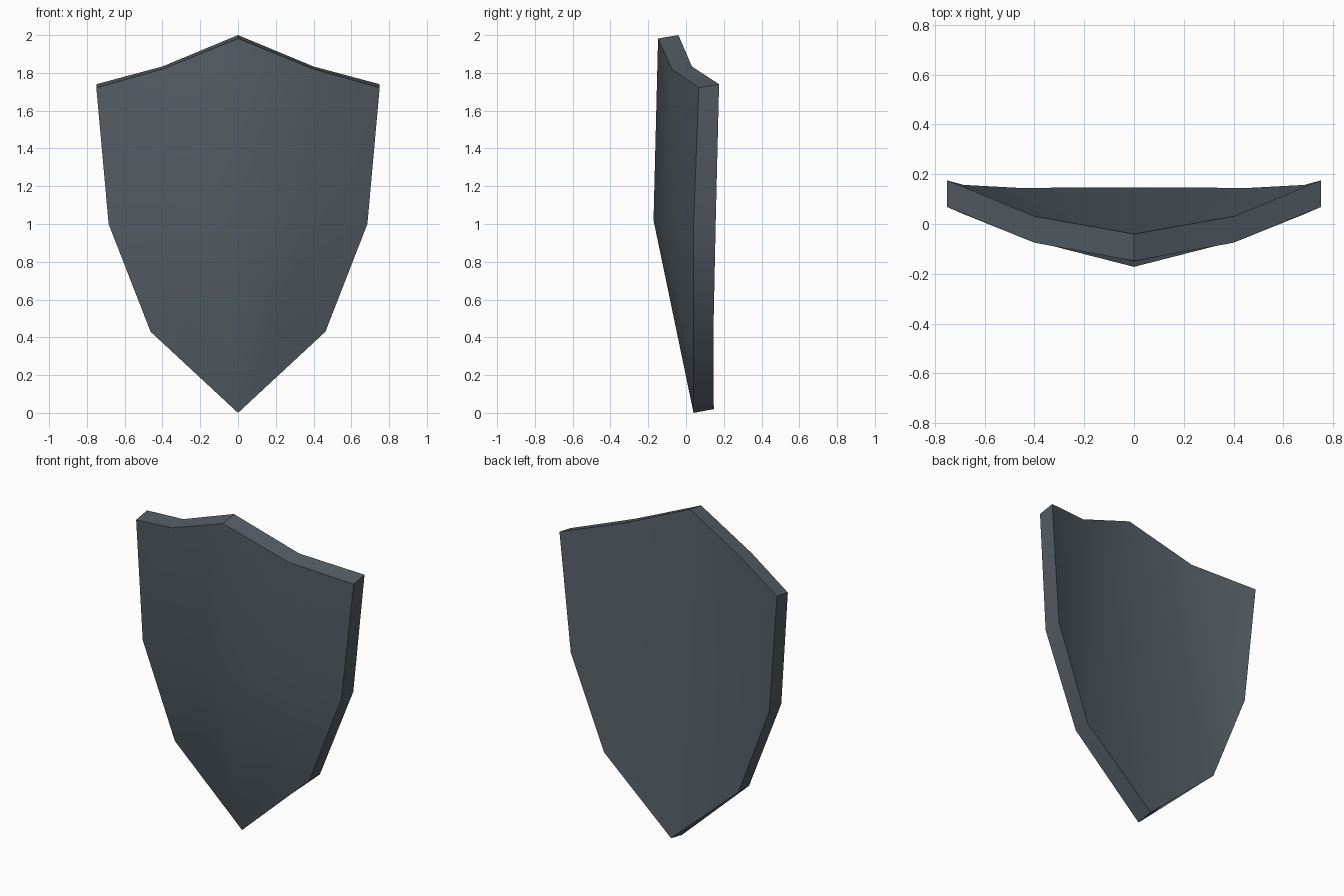
import bpy, bmesh, math
from mathutils import Vector

cube = bpy.data.objects.get("Cube")
if cube:
    bpy.data.objects.remove(cube, do_unlink=True)

# Slate metal
slate = bpy.data.materials.new("slate_grey")
slate.use_nodes = True
colour = (0.09, 0.11, 0.13, 1)
slate.diffuse_color = colour
slate.node_tree.nodes["Principled BSDF"].inputs["Base Color"].default_value = colour

# Left half of the front outline, with the offset to the back rim
RIM = {
    "peak": ((0, -0.148, 1.982), (0, 0.108, 0.018)),
    "dip": ((0.4, -0.075, 1.82), (0, 0.106, 0.014)),
    "corner": ((0.75, 0.068, 1.722), (0, 0.107, 0.018)),
    "side": ((0.685, 0.04, 1.0), (0, 0.117, 0)),
    "low": ((0.463, 0.04, 0.43), (0, 0.105, 0)),
    "tip": ((0, 0.04, 0), (0, 0.107, 0.02)),
}
# Inner points of the bulging front
BULGE = {
    "ridge": (0, -0.172, 1.02),
    "cheek": (0.36, -0.08, 1.01),
    "chin": (0.24, -0.02, 0.43),
}
FRONT_FACES = ["peak dip cheek ridge", "dip corner side cheek",
               "cheek side low chin", "ridge cheek chin tip", "chin low tip"]
# The hollow back spans straight between its rim points
BACK_FACES = ["peak dip low tip", "dip corner side low"]

bm = bmesh.new()
front = {n: bm.verts.new(p) for n, (p, _) in RIM.items()}
back = {n: bm.verts.new(Vector(p) + Vector(o)) for n, (p, o) in RIM.items()}
front.update({n: bm.verts.new(p) for n, p in BULGE.items()})
for verts, faces in ((front, FRONT_FACES), (back, BACK_FACES)):
    for names in faces:
        bm.faces.new([verts[n] for n in names.split()])

# Rim wall
names = list(RIM)
for a, b in zip(names, names[1:]):
    bm.faces.new((front[a], front[b], back[b], back[a]))

# Right half
bmesh.ops.mirror(bm, geom=bm.verts[:] + bm.edges[:] + bm.faces[:],
                 axis='X', merge_dist=0.001)
bmesh.ops.remove_doubles(bm, verts=bm.verts, dist=0.001)
bmesh.ops.recalc_face_normals(bm, faces=bm.faces)

mesh = bpy.data.meshes.new("shield_plate")
bm.to_mesh(mesh)
bm.free()
mesh.materials.append(slate)
shield = bpy.data.objects.new("shield_plate", mesh)
bpy.context.collection.objects.link(shield)

# Smooth curved faces, crisp rim
bpy.ops.object.select_all(action='DESELECT')
shield.select_set(True)
bpy.context.view_layer.objects.active = shield
bpy.ops.object.shade_smooth_by_angle(angle=math.radians(30))
